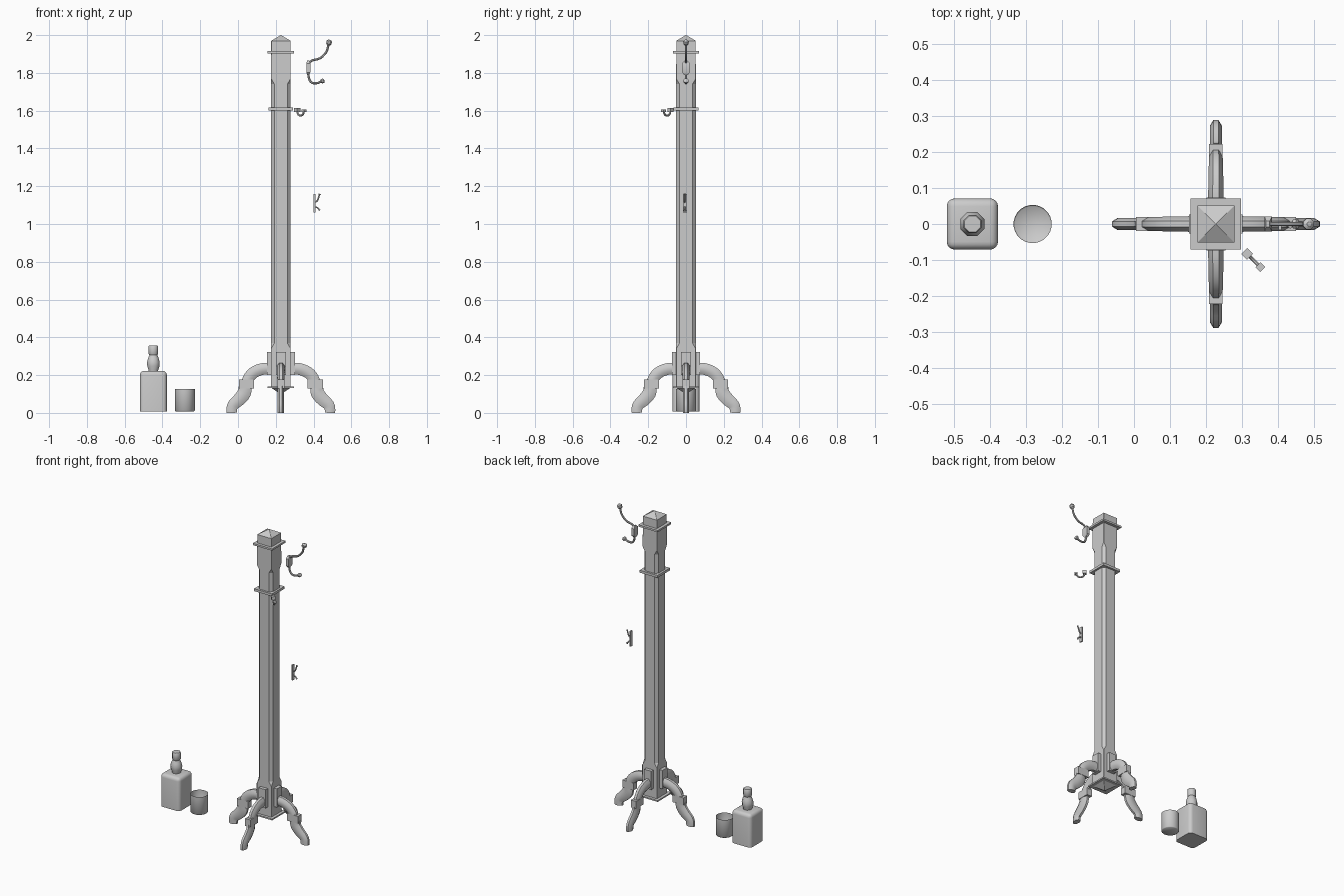
import bpy, bmesh
from math import sin, cos, pi, radians
from mathutils import Vector, Matrix

if "Cube" in bpy.data.objects:
    bpy.data.objects.remove(bpy.data.objects["Cube"])

PX = 0.227  # post centre


def finish(bm, name, matrix=None, angle=35):
    if matrix:
        bm.transform(matrix)
    bmesh.ops.recalc_face_normals(bm, faces=bm.faces)
    me = bpy.data.meshes.new(name)
    bm.to_mesh(me)
    bm.free()
    ob = bpy.data.objects.new(name, me)
    bpy.context.collection.objects.link(ob)
    bpy.ops.object.select_all(action='DESELECT')
    ob.select_set(True)
    bpy.context.view_layer.objects.active = ob
    bpy.ops.object.shade_smooth_by_angle(angle=radians(angle))
    return ob


def box(bm, x0, x1, y0, y1, z0, z1):
    m = Matrix.Translation(((x0 + x1) / 2, (y0 + y1) / 2, (z0 + z1) / 2))
    m = m @ Matrix.Diagonal((x1 - x0, y1 - y0, z1 - z0, 1))
    return bmesh.ops.create_cube(bm, size=1, matrix=m)


def skin(bm, rings, cap_start=True, cap_end=True):
    rings = [[bm.verts.new(p) for p in r] for r in rings]
    n = len(rings[0])
    for a, b in zip(rings, rings[1:]):
        for i in range(n):
            j = (i + 1) % n
            bm.faces.new((a[i], a[j], b[j], b[i]))
    if cap_start:
        bm.faces.new(rings[0][::-1])
    if cap_end:
        bm.faces.new(rings[-1])


def smooth_path(pts, steps):
    # Catmull-Rom through points (r, z, half thickness, half width)
    p = [Vector(q) for q in pts]
    p = [2 * p[0] - p[1]] + p + [2 * p[-1] - p[-2]]
    out = []
    for a, b, c, d in zip(p, p[1:], p[2:], p[3:]):
        for s in range(steps):
            t = s / steps
            out.append(0.5 * (2 * b + (c - a) * t + (2 * a - 5 * b + 4 * c - d) * t * t
                              + (3 * b - a - 3 * c + d) * t ** 3))
    return out + [p[-2]]


def sweep(bm, pts, steps=3, n=8):
    path = smooth_path(pts, steps)
    rings = []
    k = 1 / cos(pi / n)
    for i, q in enumerate(path):
        a, b = path[max(i - 1, 0)], path[min(i + 1, len(path) - 1)]
        t = Vector((b[0] - a[0], 0, b[1] - a[1])).normalized()
        nrm = Vector((-t.z, 0, t.x))
        rings.append([Vector((q[0], 0, q[1])) + nrm * (q[2] * k * cos(2 * pi * (j + .5) / n))
                      + Vector((0, q[3] * k * sin(2 * pi * (j + .5) / n), 0)) for j in range(n)])
    skin(bm, rings)


def lathe(bm, profile, n, cap_end=True):
    skin(bm, [[(r * cos(2 * pi * (i + .5) / n), r * sin(2 * pi * (i + .5) / n), z)
               for i in range(n)] for r, z in profile], cap_end=cap_end)


def chamfered(h, c, z):
    e = h - c
    return [(h, -e, z), (h, e, z), (e, h, z), (-e, h, z), (-h, e, z), (-h, -e, z), (-e, -h, z), (e, -h, z)]


# Post: square ends, chamfered shaft, pyramid tips
POST = Matrix.Translation((PX, 0, 0))
bm = bmesh.new()
skin(bm, [chamfered(h, c, z) for h, c, z in (
    (.001, .0002, .10), (.052, .0004, .133), (.052, .0004, .34), (.052, .018, .37),
    (.052, .018, 1.74), (.052, .0004, 1.77), (.051, .0004, 1.97), (.001, .0002, 2.0))])
finish(bm, "post", POST, 20)

# Collars around the post
for name, h, z0, z1 in (("top_collar", .07, 1.903, 1.915), ("middle_collar", .065, 1.6, 1.616),
                        ("bottom_collar", .07, .131, .14)):
    bm = bmesh.new()
    box(bm, -h, h, -h, h, z0, z1)
    finish(bm, name, POST)

# Four legs: mounting block, arch, knee block, curved foot
for i, side in enumerate(("right", "back", "left", "front")):
    bm = bmesh.new()
    box(bm, .045, .074, -.026, .026, .2, .322)
    sweep(bm, [(.05, .235, .031, .022), (.1, .232, .031, .021), (.145, .213, .031, .02),
               (.172, .182, .03, .019), (.18, .15, .03, .018)])
    box(bm, .142, .222, -.019, .019, .13, .178)
    sweep(bm, [(.19, .14, .033, .017), (.194, .105, .036, .017), (.222, .07, .034, .017),
               (.253, .042, .03, .017), (.26, .018, .028, .017), (.26, 0, .027, .017)])
    finish(bm, side + "_leg", POST @ Matrix.Rotation(i * pi / 2, 4, 'Z'))

# Large coat hook
bm = bmesh.new()
skin(bm, [[(x0, -w, z), (x1, -w, z), (x1, w, z), (x0, w, z)] for x0, x1, w, z in (
    (.366, .376, .008, 1.788), (.362, .383, .021, 1.803), (.362, .383, .021, 1.85), (.366, .376, .008, 1.865))])
w = .006
sweep(bm, [(.371, 1.85, w, w), (.393, 1.866, w, w), (.435, 1.878, w, w), (.467, 1.91, w, w),
           (.478, 1.945, w, w)])
sweep(bm, [(.478, 1.945, w, w), (.48, 1.953, .014, .014), (.484, 1.968, .015, .015),
           (.486, 1.975, .006, .006)], 1)
sweep(bm, [(.371, 1.805, w, w), (.377, 1.767, w, w), (.393, 1.747, w, w), (.42, 1.746, w, w),
           (.438, 1.753, w, w)])
sweep(bm, [(.438, 1.753, w, w), (.443, 1.755, .012, .013), (.453, 1.759, .012, .013),
           (.457, 1.761, .005, .005)], 1)
finish(bm, "large_hook")

# Diagonal hook by the middle collar
bm = bmesh.new()
w = .005
box(bm, -.01, .012, -.012, .012, 1.594, 1.615)
sweep(bm, [(0, 1.6, w, w), (.006, 1.583, w, w), (.024, 1.573, w, w), (.043, 1.58, w, w),
           (.052, 1.598, w, w)])
box(bm, .044, .062, -.01, .01, 1.593, 1.605)
finish(bm, "corner_hook", Matrix.Translation((.313, -.082, 0)) @ Matrix.Rotation(-pi / 4, 4, 'Z'))

# Small double hook
bm = bmesh.new()
w = .004
box(bm, .4, .409, -.01, .01, 1.06, 1.16)
for z, s in ((1.115, 1), (1.09, -.4)):
    sweep(bm, [(.405, z, w, w), (.418, z + .006 * s, w, w), (.425, z + .02 * s, w, w),
               (.43, z + .038 * s, w, w), (.433, z + .045 * s, .006, .006)])
finish(bm, "small_hook", Matrix.Translation((0, -.006, 0)))

# Bottle body with rounded edges
bm = bmesh.new()
box(bm, -.071, .071, -.071, .071, .008, .223)
edges = [e for e in bm.edges if max(v.co.z for v in e.verts) > .1]
bmesh.ops.bevel(bm, geom=edges, offset=.022, segments=4, profile=.5, affect='EDGES')
BOTTLE = Matrix.Translation((-.448, 0, 0))
finish(bm, "bottle_body", BOTTLE)

# Bottle neck and cap
bm = bmesh.new()
lathe(bm, [(.026, .215), (.028, .228), (.035, .248), (.036, .268), (.031, .288), (.024, .303),
           (.022, .312)], 8)
finish(bm, "bottle_neck", BOTTLE, 50)
bm = bmesh.new()
lathe(bm, [(.022, .305), (.027, .312), (.027, .352), (.024, .357)], 8)
finish(bm, "bottle_cap", BOTTLE, 50)

# Open cup
bm = bmesh.new()
lathe(bm, [(.049, .008), (.053, .012), (.053, .127)], 24, cap_end=False)
finish(bm, "cup", Matrix.Translation((-.281, 0, 0)), 50)
